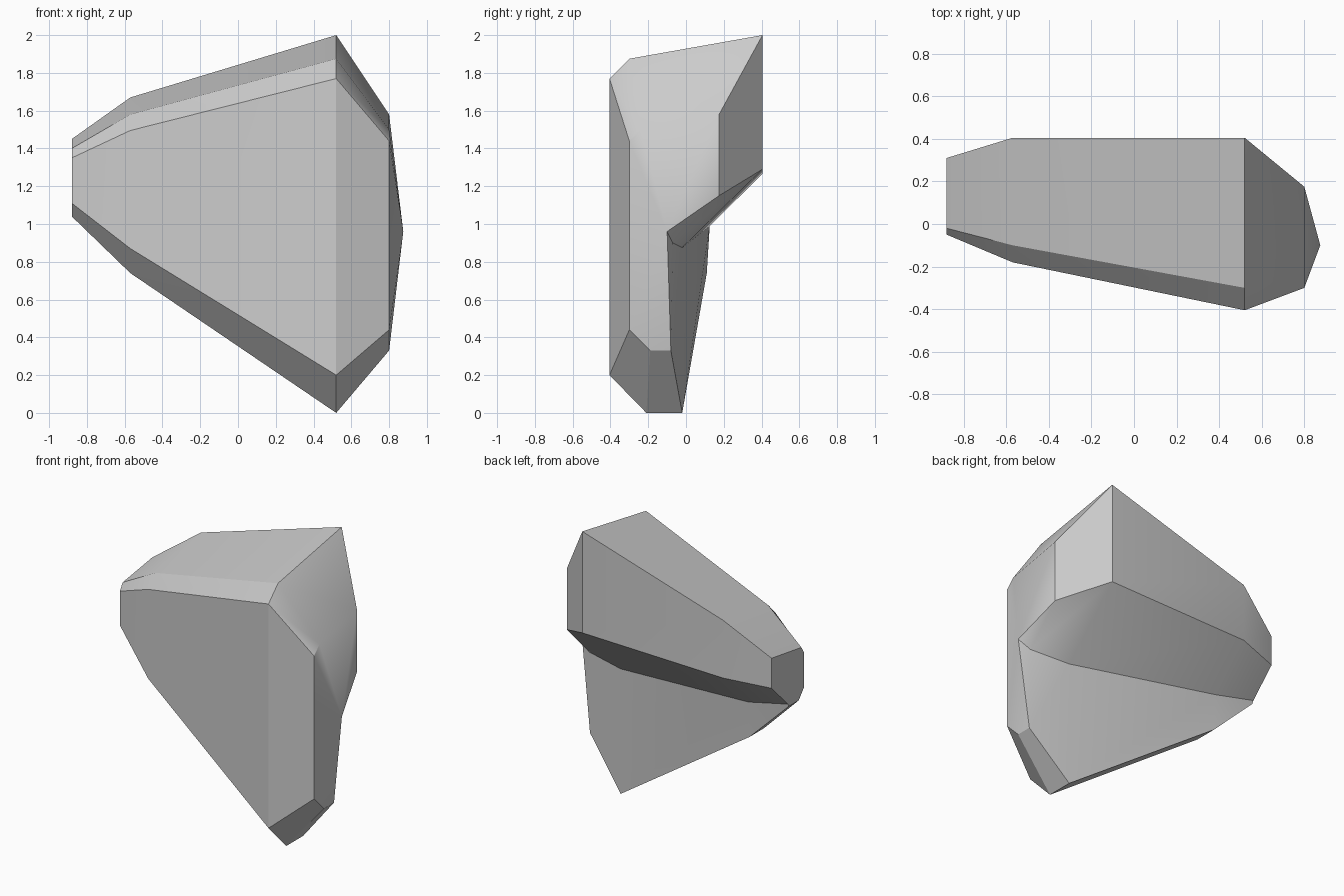
import bpy, bmesh, math

cube = bpy.data.objects.get("Cube")
if cube:
    bpy.data.objects.remove(cube, do_unlink=True)

# Stone colour
stone = bpy.data.materials.new("stone_grey")
stone.use_nodes = True
colour = (0.6, 0.6, 0.6, 1)
stone.diffuse_color = colour
stone.node_tree.nodes["Principled BSDF"].inputs["Base Color"].default_value = colour

# Cross-sections (y, z) at each x: front top, top front, top back,
# overhang lip, notch, bottom back, bottom front, front bottom
sections = {
    -0.88: [(-.05, 1.35), (-.02, 1.40), (.31, 1.45), (.31, 1.24),
            (.13, 1.06), (.12, 1.04), (.01, 1.04), (-.05, 1.11)],
    -0.57: [(-.18, 1.495), (-.10, 1.58), (.405, 1.67), (.405, 1.265),
            (.125, .99), (.11, .74), (-.05, .74), (-.18, .87)],
    0.52: [(-.405, 1.77), (-.30, 1.875), (.405, 2), (.405, 1.29),
           (-.02, .875), (-.02, 0), (-.21, 0), (-.405, .20)],
    0.80: [(-.30, 1.44), (-.24, 1.50), (.175, 1.58), (.175, 1.15),
           (-.07, .90), (-.08, .33), (-.19, .33), (-.30, .44)],
}

# Loft the sections, cap the narrow end and close the other end to a point
bm = bmesh.new()
rings = [[bm.verts.new((x, y, z)) for y, z in pts] for x, pts in sections.items()]
tip = bm.verts.new((0.875, -.10, .96))
n = len(rings[0])
for a, b in zip(rings, rings[1:]):
    for i in range(n):
        j = (i + 1) % n
        bm.faces.new((a[i], a[j], b[j], b[i]))
for i in range(n):
    bm.faces.new((rings[-1][i], rings[-1][(i + 1) % n], tip))
bm.faces.new(rings[0])
bmesh.ops.recalc_face_normals(bm, faces=bm.faces)

mesh = bpy.data.meshes.new("rock")
bm.to_mesh(mesh)
bm.free()
mesh.materials.append(stone)
rock = bpy.data.objects.new("rock", mesh)
bpy.context.collection.objects.link(rock)

# Soften shallow creases only
bpy.ops.object.select_all(action='DESELECT')
rock.select_set(True)
bpy.context.view_layer.objects.active = rock
bpy.ops.object.shade_smooth_by_angle(angle=math.radians(30))
